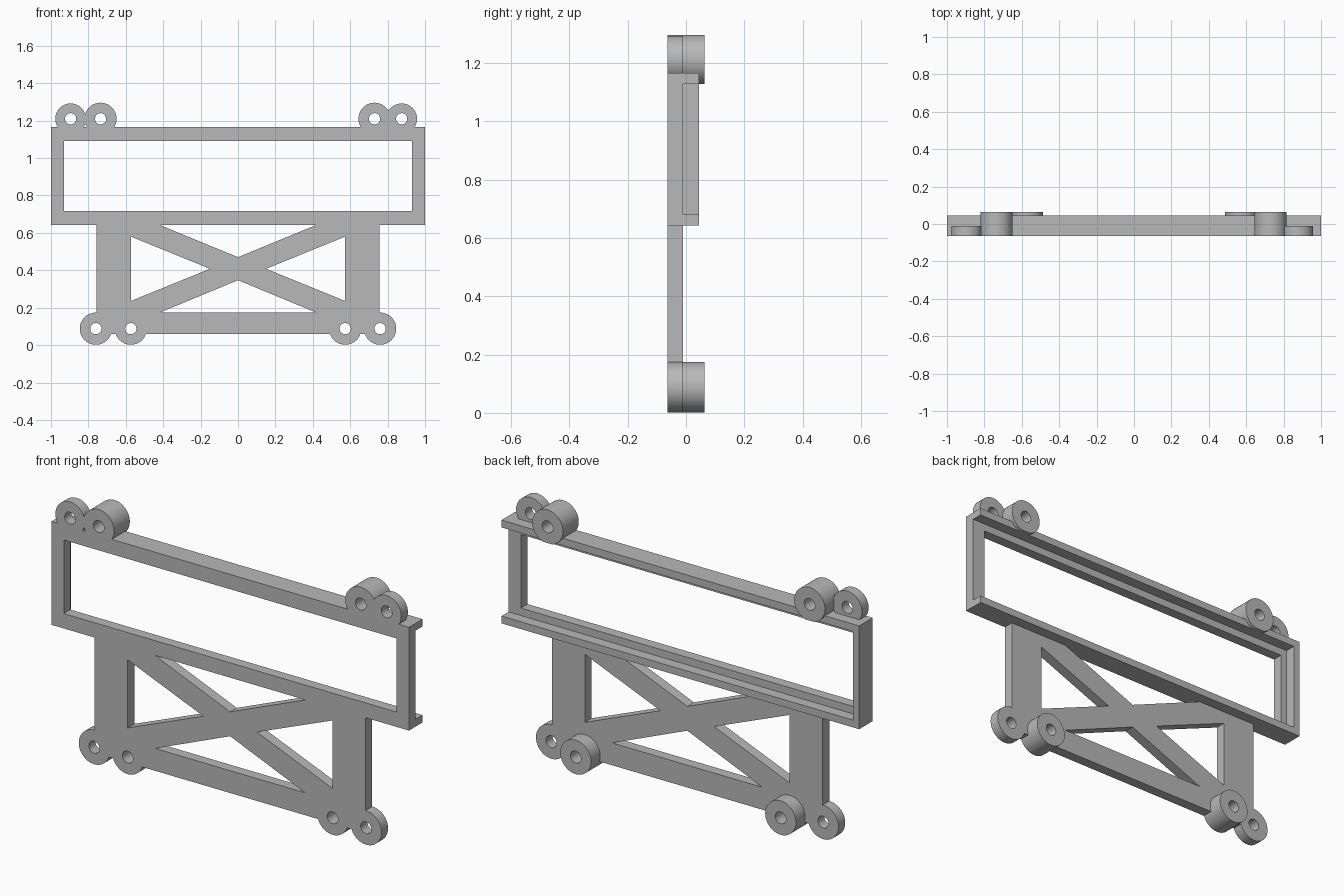
import bpy
import bmesh
import math

cube = bpy.data.objects.get("Cube")
if cube:
    bpy.data.objects.remove(cube, do_unlink=True)

# Depth levels, front to back
FRONT, PLATE, RAIL, BOSS = -0.063, -0.01, 0.045, 0.063

grey = bpy.data.materials.new("plain grey")
grey.use_nodes = True
colour = (0.48, 0.48, 0.48, 1)
grey.diffuse_color = colour
grey.node_tree.nodes["Principled BSDF"].inputs["Base Color"].default_value = colour


def prism(name, outline, y0, y1):
    """Extrude an (x, z) outline from y0 to y1."""
    bm = bmesh.new()
    face = bm.faces.new([bm.verts.new((x, y0, z)) for x, z in outline])
    moved = bmesh.ops.extrude_face_region(bm, geom=[face])["geom"]
    verts = [v for v in moved if isinstance(v, bmesh.types.BMVert)]
    bmesh.ops.translate(bm, verts=verts, vec=(0, y1 - y0, 0))
    bmesh.ops.recalc_face_normals(bm, faces=bm.faces)
    mesh = bpy.data.meshes.new(name)
    bm.to_mesh(mesh)
    bm.free()
    mesh.materials.append(grey)
    obj = bpy.data.objects.new(name, mesh)
    bpy.context.collection.objects.link(obj)
    return obj


def box(name, x0, x1, z0, z1, y0, y1):
    return prism(name, [(x0, z0), (x1, z0), (x1, z1), (x0, z1)], y0, y1)


def disc(name, x, z, radius, y0, y1, sides=64):
    angles = [math.tau * (i + 0.5) / sides for i in range(sides)]
    ring = [(x + radius * math.cos(a), z + radius * math.sin(a)) for a in angles]
    return prism(name, ring, y0, y1)


def combine(body, tool, operation):
    """Apply a boolean to the body and remove the tool object."""
    tool.hide_render = True
    mod = body.modifiers.new("combine", "BOOLEAN")
    mod.operation = operation
    mod.solver = "EXACT"
    mod.object = tool
    bpy.context.view_layer.update()
    graph = bpy.context.evaluated_depsgraph_get()
    mesh = bpy.data.meshes.new_from_object(body.evaluated_get(graph))
    body.modifiers.clear()
    body.data = mesh
    bpy.data.objects.remove(tool, do_unlink=True)


# Upper window frame and lower bracing plate
body = box("mounting_frame", -1, 1, 0.643, 1.165, FRONT, RAIL)
combine(body, box("lower_plate", -0.757, 0.757, 0.06, 0.66, FRONT, PLATE), "UNION")

# Screw bosses: x, z, back depth
bosses = [(-0.895, 1.21, PLATE), (-0.735, 1.21, BOSS),
          (0.73, 1.21, BOSS), (0.875, 1.21, PLATE)]
for side in (-1, 1):
    bosses += [(side * 0.76, 0.088, PLATE), (side * 0.573, 0.088, BOSS)]
for x, z, back in bosses:
    radius = 0.082 if z > 1 and back == PLATE else 0.086
    combine(body, disc("boss", x, z, radius, FRONT, back), "UNION")

# Window opening, and the panel recess left open at the left end
combine(body, box("window", -0.93, 0.93, 0.718, 1.09, -0.2, 0.2), "DIFFERENCE")
combine(body, box("recess", -0.965, 1.1, 0.68, 1.128, PLATE, 0.2), "DIFFERENCE")

# Triangular openings that leave the cross brace
triangles = [[(-0.42, 0.643), (0.42, 0.643), (0, 0.47)],
             [(-0.42, 0.173), (0.42, 0.173), (0, 0.347)]]
for side in (-1, 1):
    triangles.append([(side * 0.573, 0.58), (side * 0.573, 0.236), (side * 0.15, 0.408)])
for triangle in triangles:
    combine(body, prism("brace_opening", triangle, -0.2, 0.2), "DIFFERENCE")

# Screw holes
for x, z, back in bosses:
    combine(body, disc("bore", x, z, 0.03, -0.2, 0.2, 32), "DIFFERENCE")

# Smooth round walls, crisp edges
bpy.ops.object.select_all(action="DESELECT")
body.select_set(True)
bpy.context.view_layer.objects.active = body
bpy.ops.object.shade_smooth_by_angle(angle=math.radians(30))
